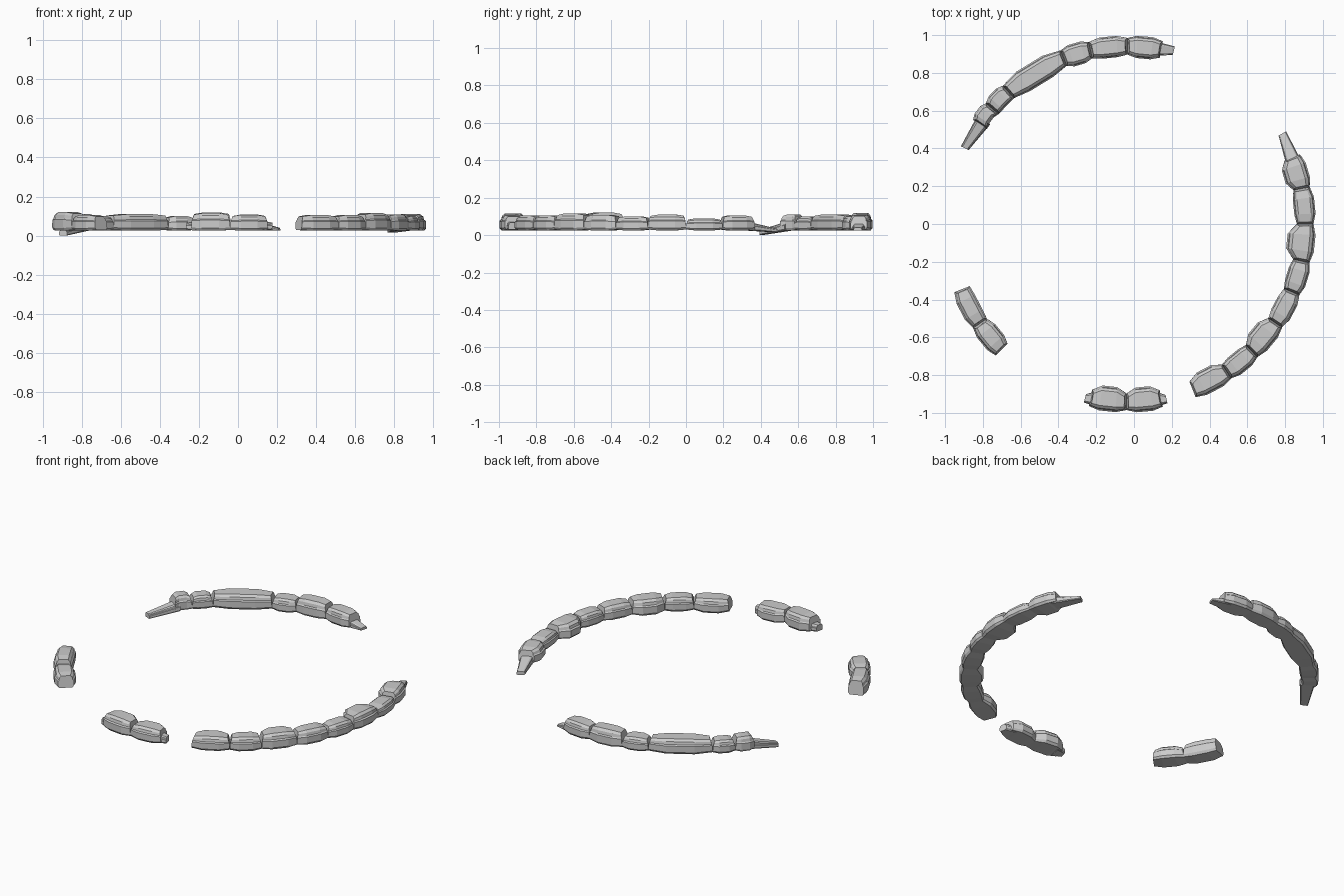
import bpy, bmesh
from math import radians, cos, sin

if "Cube" in bpy.data.objects:
    bpy.data.objects.remove(bpy.data.objects["Cube"])

CX, OUTER, INNER = -.035, .985, .897   # ring centre and edge radii

# Outer half of the cross-section: inset from the edge and height (mirrored for the inner half)
HALF = [(.08, 0), (0, .15), (0, .6), (.06, .67), (.09, .86), (.2, 1)]
PROFILE = HALF + [(1 - u, v) for u, v in reversed(HALF)]


def loft(bm, stations):
    """Join profile rings given as (angle, end setback, outer radius, inner radius, bottom, top)."""
    rings = []
    for angle, setback, ro, ri, z0, z1 in stations:
        ring = []
        for u, v in PROFILE:
            a = radians(angle + setback * max(0, 2 * v - 1))
            r = ro + (ri - ro) * u
            ring.append(bm.verts.new((CX + r * cos(a), r * sin(a), z0 + (z1 - z0) * v)))
        rings.append(ring)
    n = len(PROFILE)
    for a, b in zip(rings, rings[1:]):
        for k in range(n):
            bm.faces.new((a[k], a[(k + 1) % n], b[(k + 1) % n], b[k]))
    bm.faces.new(rings[0])
    bm.faces.new(rings[-1][::-1])


def block(bm, a0, a1, inner, top):
    """One ring stone, swelling between its two joints."""
    d = .7 if a1 > a0 else -.7
    s = (a1 - a0) * .28
    loft(bm, [(a0, d, OUTER, INNER, .03, top - .007),
              (a0 + s, 0, OUTER + .013, inner, .025, top),
              (a1 - s, 0, OUTER + .013, inner, .025, top),
              (a1, -d, OUTER, INNER, .03, top - .007)])


def shard(bm, a0, a1, z0, z1):
    """Low broken end that tapers from a0 to its tip at a1."""
    loft(bm, [(a0, 0, OUTER - .005, INNER, .025, .072),
              (a1, 0, OUTER - .012, .927, z0, z1)])


def piece(name, joints, inners, tops, shards=()):
    bm = bmesh.new()
    for a0, a1, inner, top in zip(joints, joints[1:], inners, tops):
        block(bm, a0, a1, inner, top)
    for s in shards:
        shard(bm, *s)
    bmesh.ops.recalc_face_normals(bm, faces=bm.faces)
    me = bpy.data.meshes.new(name)
    bm.to_mesh(me)
    bm.free()
    bpy.context.collection.objects.link(bpy.data.objects.new(name, me))


# Long back-left arc
piece("back_arc", [79, 90, 102, 111, 132, 139.5, 146],
      [.88, .885, .88, .872, .895, .905], [.108, .118, .1, .11, .1, .11],
      [(82, 75, .025, .04), (144, 155, 0, .028)])

# Long right-hand arc
piece("right_arc", [22, 11.5, 0, -12, -22.4, -33.7, -45.6, -56, -68.5],
      [.865, .885, .85, .885, .885, .865, .885, .868],
      [.105, .09, .11, .1, .108, .115, .105, .105],
      [(20, 30.3, .015, .035)])

# Short front piece with low ledges at both ends
piece("front_piece", [-102, -90.3, -79], [.865, .867], [.115, .106],
      [(-100, -103.7, .03, .068), (-81, -77.4, .03, .068)])

# Short left piece with a waist
piece("left_piece", [201.5, 214, 225], [.89, .878], [.12, .105])
